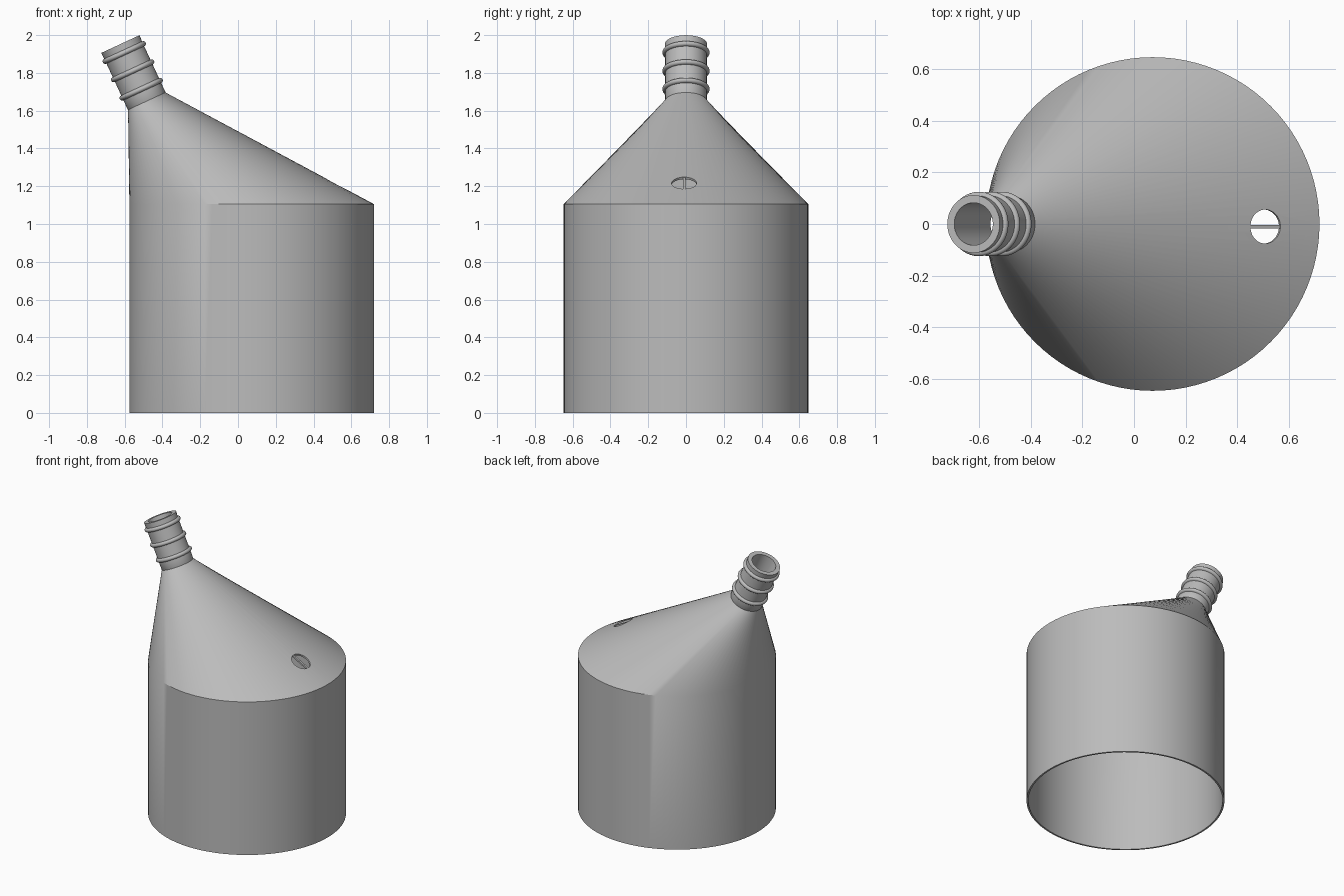
import bpy, bmesh, math
from mathutils import Vector, Matrix

cube = bpy.data.objects.get("Cube")
if cube:
    bpy.data.objects.remove(cube, do_unlink=True)

SEGMENTS = 96
TILT = math.radians(-24.8)              # lean of the spout
BODY_X, BODY_R, SHOULDER_Z = 0.0725, 0.6475, 1.105
WALL = 0.012
NECK = Vector((-0.484, 0, 1.652))
NECK_R, BORE_R, SPOUT_LEN = 0.108, 0.0825, 0.331
LEAN = Matrix.Rotation(TILT, 4, 'Y')

grey = bpy.data.materials.new("plain_grey")
grey.use_nodes = True
colour = (0.5, 0.5, 0.5, 1)
grey.diffuse_color = colour
grey.node_tree.nodes["Principled BSDF"].inputs["Base Color"].default_value = colour


def activate(ob):
    bpy.ops.object.select_all(action='DESELECT')
    ob.select_set(True)
    bpy.context.view_layer.objects.active = ob


def body_ring(z, r):
    return Matrix.Translation((BODY_X, 0, z)), r


def spout_ring(t, r):
    return Matrix.Translation(NECK) @ LEAN @ Matrix.Translation((0, 0, t)), r


def loft(name, rings):
    """Skin a closed loop of circles into a hollow tube."""
    bm = bmesh.new()
    loops = []
    for matrix, r in rings:
        angles = [2 * math.pi * i / SEGMENTS for i in range(SEGMENTS)]
        loops.append([bm.verts.new(matrix @ Vector((r * math.cos(a), r * math.sin(a), 0)))
                      for a in angles])
    for a, b in zip(loops, loops[1:] + loops[:1]):
        for i in range(SEGMENTS):
            j = (i + 1) % SEGMENTS
            bm.faces.new((a[i], a[j], b[j], b[i]))
    bmesh.ops.recalc_face_normals(bm, faces=bm.faces)
    mesh = bpy.data.meshes.new(name)
    bm.to_mesh(mesh)
    bm.free()
    ob = bpy.data.objects.new(name, mesh)
    bpy.context.collection.objects.link(ob)
    mesh.materials.append(grey)
    return ob


def smooth(ob):
    activate(ob)
    bpy.ops.object.shade_smooth_by_angle(angle=math.radians(30))


# Hollow cup with a lopsided cone drawn up to the neck
shell = loft("hood_shell", [
    body_ring(0, BODY_R), body_ring(SHOULDER_Z, BODY_R), spout_ring(0, NECK_R),
    spout_ring(0, BORE_R), body_ring(SHOULDER_Z - WALL / 2, BODY_R - WALL),
    body_ring(0, BODY_R - WALL)])

# Round vent hole through the long slope
slope = math.atan2(0.47, 0.883)
vent_at = Vector((0.51, -0.01, 1.217))
bpy.ops.mesh.primitive_cylinder_add(vertices=48, radius=0.066, depth=0.16,
                                    location=vent_at, rotation=(0, slope, 0))
cutter = bpy.context.object
cutter.name = "vent_cutter"
cutter.hide_render = True
cut = shell.modifiers.new("vent", 'BOOLEAN')
cut.object = cutter
cut.operation = 'DIFFERENCE'
cut.solver = 'EXACT'
activate(shell)
bpy.ops.object.modifier_apply(modifier=cut.name)
bpy.data.objects.remove(cutter, do_unlink=True)
smooth(shell)

# Thin bar across the vent
bpy.ops.mesh.primitive_cube_add(size=1)
bar = bpy.context.object
bar.name = "vent_bar"
sink = Matrix.Rotation(slope, 4, 'Y') @ Vector((0, 0, -0.009))
bar.data.transform(Matrix.Translation(vent_at + sink) @ Matrix.Rotation(slope, 4, 'Y')
                   @ Matrix.Diagonal((0.136, 0.014, 0.012, 1)))
bar.data.materials.append(grey)

# Hose spout with three rounded ribs
profile = [spout_ring(-0.004, NECK_R), spout_ring(0, 0.11)]
for centre in (0.068, 0.175, 0.282):
    for k in range(9):
        a = math.pi * k / 8
        profile.append(spout_ring(centre - 0.014 * math.cos(a), 0.11 + 0.015 * math.sin(a)))
profile += [spout_ring(SPOUT_LEN, 0.112), spout_ring(SPOUT_LEN, BORE_R),
            spout_ring(-0.004, BORE_R)]
smooth(loft("hose_spout", profile))
